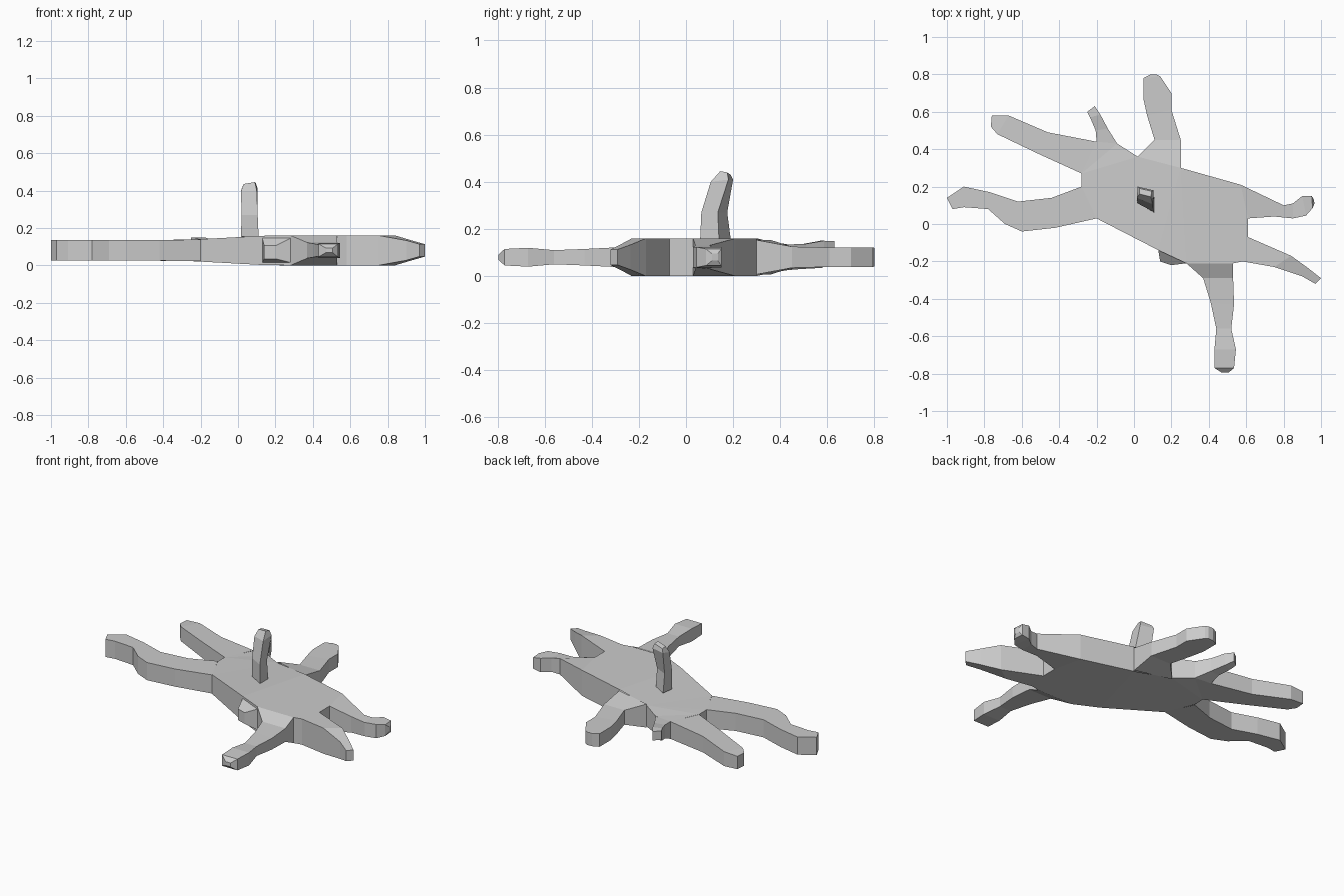
import bpy
import bmesh

MID = 0.08  # mid-height of the flat body


def finish(name, bm):
    bmesh.ops.triangulate(bm, faces=[f for f in bm.faces if len(f.verts) > 4])
    bmesh.ops.recalc_face_normals(bm, faces=bm.faces[:])
    mesh = bpy.data.meshes.new(name)
    bm.to_mesh(mesh)
    bm.free()
    bpy.context.collection.objects.link(bpy.data.objects.new(name, mesh))


def loft(name, rings):
    """Skin four-cornered rings; the root stays open, the tip is capped."""
    bm = bmesh.new()
    rows = [[bm.verts.new(p) for p in ring] for ring in rings]
    for a, b in zip(rows, rows[1:]):
        for i in range(4):
            j = (i + 1) % 4
            bm.faces.new((a[i], a[j], b[j], b[i]))
    bm.faces.new(rows[-1])
    finish(name, bm)


def limb(name, sections):
    """Each section: one side x, y, other side x, y, half height, lift."""
    rings = []
    for lx, ly, rx, ry, h, lift in sections:
        t, b = MID + lift + h, MID + lift - h
        rings.append([(lx, ly, t), (rx, ry, t), (rx, ry, b), (lx, ly, b)])
    loft(name, rings)


# Flat body: x, y, half height, and whether a wall follows this corner
outline = [
    (-.20, .03, .060, 1), (.13, -.14, .078, 1), (.28, -.21, .08, 0),
    (.53, -.21, .08, 1), (.58, -.20, .08, 0), (.61, -.07, .08, 1),
    (.61, .03, .08, 0), (.57, .21, .08, 1), (.25, .30, .08, 0),
    (.02, .36, .066, 1), (-.09, .43, .055, 0), (-.20, .44, .053, 0),
    (-.28, .27, .055, 1), (-.28, .20, .056, 0)]
bm = bmesh.new()
top = [bm.verts.new((x, y, MID + h)) for x, y, h, w in outline]
low = [bm.verts.new((x, y, MID - h)) for x, y, h, w in outline]
bm.faces.new(top)
bm.faces.new(low[::-1])
for i, p in enumerate(outline):
    j = (i + 1) % len(outline)
    if p[3]:
        bm.faces.new((top[i], low[i], low[j], top[j]))
finish("body", bm)

# Long limbs on the left
limb("left_lower_limb", [
    (-.20, .03, -.28, .20, .058, 0), (-.42, -.02, -.44, .14, .055, 0),
    (-.60, -.04, -.62, .12, .055, 0), (-.69, .00, -.77, .17, .055, 0),
    (-.78, .08, -.91, .20, .055, 0), (-.91, .09, -.955, .17, .055, 0),
    (-.97, .08, -1.0, .14, .055, 0)])
limb("left_upper_limb", [
    (-.28, .27, -.20, .44, .054, 0), (-.50, .37, -.46, .49, .05, 0),
    (-.73, .48, -.67, .58, .045, 0), (-.765, .52, -.76, .58, .04, 0)])

# Back limbs
limb("small_back_limb", [
    (-.20, .44, -.09, .43, .054, 0), (-.205, .50, -.14, .51, .042, .015),
    (-.235, .57, -.18, .585, .038, .032), (-.25, .60, -.21, .63, .028, .04)])
limb("back_limb", [
    (.02, .36, .25, .30, .073, 0), (.11, .45, .25, .45, .045, 0),
    (.07, .58, .20, .61, .041, 0), (.05, .67, .20, .70, .041, 0),
    (.05, .78, .14, .79, .041, 0), (.09, .80, .12, .80, .04, 0)])

# Right limbs
limb("right_upper_limb", [
    (.61, .03, .57, .21, .08, 0), (.75, .04, .80, .10, .05, 0),
    (.85, .03, .85, .11, .043, 0), (.92, .045, .90, .15, .043, 0),
    (.955, .085, .95, .15, .035, 0), (.965, .11, .96, .135, .015, 0)])
limb("right_lower_limb", [
    (.58, -.20, .61, -.07, .08, 0), (.75, -.23, .84, -.17, .08, 0),
    (.90, -.28, .93, -.235, .053, 0), (.97, -.32, 1.0, -.29, .033, 0)])

# Front limb and the small stub beside it
limb("front_limb", [
    (.28, -.21, .53, -.21, .08, 0), (.37, -.29, .53, -.29, .042, 0),
    (.41, -.42, .535, -.43, .035, 0), (.44, -.56, .52, -.56, .03, 0),
    (.43, -.67, .545, -.67, .04, 0), (.43, -.77, .535, -.77, .035, 0),
    (.47, -.795, .505, -.795, .012, 0)])
limb("front_stub", [
    (.13, -.14, .28, -.21, .065, 0), (.14, -.20, .20, -.22, .035, -.01)])

# Upright limb rising from the body
loft("upright_limb", [
    [(.015, .115, .155), (.11, .06, .155), (.11, .14, .155), (.025, .19, .155)],
    [(.02, .11, .27), (.105, .065, .27), (.105, .135, .27), (.025, .175, .27)],
    [(.015, .14, .395), (.10, .105, .40), (.105, .18, .41), (.02, .20, .41)],
    [(.03, .16, .435), (.09, .145, .445), (.095, .175, .44), (.03, .19, .43)]])
